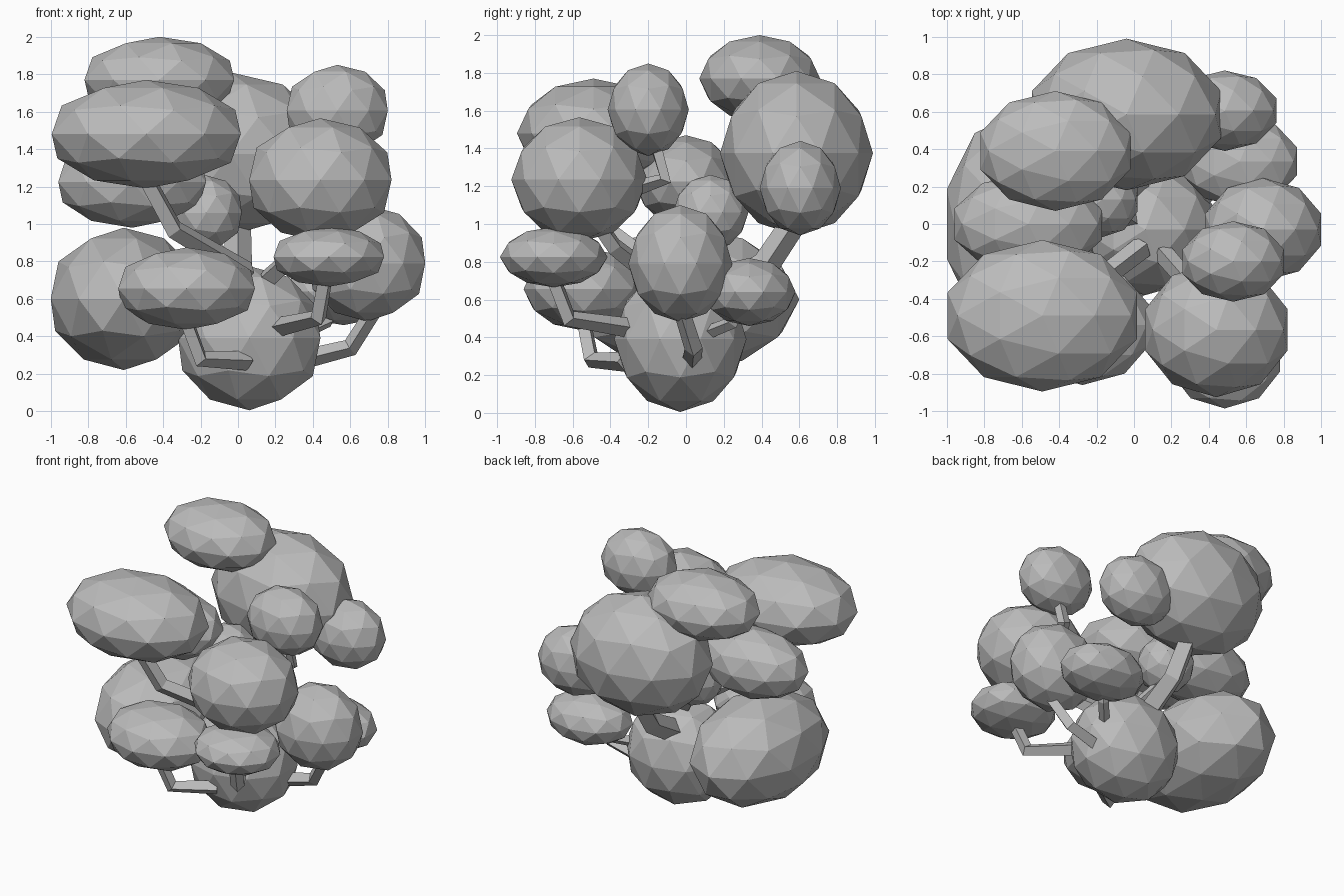
import bpy

cube = bpy.data.objects.get("Cube")
if cube:
    bpy.data.objects.remove(cube)

grey = bpy.data.materials.new("grey")
grey.use_nodes = True
grey.diffuse_color = (0.5, 0.5, 0.5, 1)
grey.node_tree.nodes["Principled BSDF"].inputs["Base Color"].default_value = (0.5, 0.5, 0.5, 1)


def clump(name, centre, half):
    """Faceted ellipsoid; half holds its visible half sizes."""
    bpy.ops.mesh.primitive_ico_sphere_add(subdivisions=2, radius=1, location=centre)
    ob = bpy.context.object
    ob.name = name
    # the facets fall short of the full radius along x
    ob.scale = (half[0] / 0.951, half[1], half[2])
    ob.data.materials.append(grey)


def branch(name, points, thickness=0.048):
    """Bent four-sided twig that narrows towards its tip."""
    curve = bpy.data.curves.new(name, "CURVE")
    curve.dimensions = "3D"
    curve.bevel_depth = thickness
    curve.bevel_resolution = 0
    curve.use_fill_caps = True
    spline = curve.splines.new("POLY")
    spline.points.add(len(points) - 1)
    spline.use_smooth = False
    for i, (p, co) in enumerate(zip(spline.points, points)):
        p.co = (*co, 1)
        p.radius = 1.1 - 0.1 * i
    curve.materials.append(grey)
    bpy.context.collection.objects.link(bpy.data.objects.new(name, curve))


# Root ball
clump("root_ball", (0.06, -0.03, 0.39), (0.38, 0.35, 0.385))

# Upper clumps
clump("upper_front_right_clump", (-0.49, -0.49, 1.48), (0.505, 0.405, 0.29))
clump("top_clump", (-0.42, 0.39, 1.77), (0.40, 0.32, 0.23))
clump("back_clump", (-0.04, 0.585, 1.375), (0.505, 0.405, 0.435))
clump("upper_left_clump", (0.53, -0.20, 1.605), (0.27, 0.215, 0.245))
clump("back_left_clump", (0.485, 0.605, 1.19), (0.275, 0.215, 0.25))

# Middle clumps
clump("front_left_clump", (0.44, -0.565, 1.235), (0.38, 0.36, 0.33))
clump("middle_right_clump", (-0.565, 0.0, 1.225), (0.395, 0.27, 0.245))
clump("inner_clump", (-0.17, 0.13, 1.06), (0.19, 0.2, 0.2))

# Lower clumps
clump("low_front_left_clump", (0.485, -0.70, 0.825), (0.295, 0.285, 0.16))
clump("left_clump", (0.69, -0.03, 0.79), (0.31, 0.275, 0.31))
clump("low_back_left_clump", (0.565, 0.335, 0.64), (0.305, 0.245, 0.18))
clump("low_right_clump", (-0.61, 0.0, 0.6), (0.39, 0.6, 0.38))
clump("low_front_right_clump", (-0.275, -0.54, 0.655), (0.365, 0.32, 0.22))

# Branches
branch("low_front_right_branch", [(0.05, -0.32, 0.27), (-0.2, -0.5, 0.28), (-0.31, -0.56, 0.58)])
branch("low_front_left_branch", [(0.22, -0.3, 0.45), (0.43, -0.62, 0.5), (0.475, -0.72, 0.76)])
branch("left_branch", [(0.32, 0.03, 0.27), (0.6, 0.04, 0.34), (0.74, -0.03, 0.56)])
branch("low_back_left_branch", [(0.3, 0.05, 0.4), (0.48, 0.25, 0.48), (0.55, 0.33, 0.62)], 0.035)
branch("upper_front_right_branch", [(0.05, -0.12, 0.74), (-0.34, -0.42, 0.97), (-0.52, -0.5, 1.3)], 0.055)
branch("back_branch", [(0.0, 0.15, 0.62), (0.0, 0.42, 0.78), (0.0, 0.6, 1.05)], 0.075)
branch("front_left_branch", [(0.15, -0.15, 0.7), (0.35, -0.38, 0.88), (0.43, -0.5, 1.05)], 0.05)
branch("upper_left_branch", [(0.42, -0.3, 1.18), (0.53, -0.11, 1.24), (0.53, -0.17, 1.45)], 0.042)
branch("inner_branch", [(0.02, 0.0, 0.7), (-0.1, 0.08, 0.86), (-0.16, 0.13, 1.0)], 0.035)
branch("middle_right_branch", [(-0.17, 0.1, 1.0), (-0.35, 0.05, 1.08), (-0.5, 0.0, 1.18)], 0.04)
branch("low_right_branch", [(-0.1, 0.0, 0.45), (-0.3, 0.0, 0.5), (-0.5, 0.0, 0.58)], 0.045)
branch("top_branch", [(-0.1, 0.5, 1.5), (-0.28, 0.42, 1.6), (-0.4, 0.39, 1.72)], 0.045)
branch("back_left_branch", [(0.2, 0.6, 1.2), (0.33, 0.6, 1.2), (0.46, 0.6, 1.2)], 0.04)
